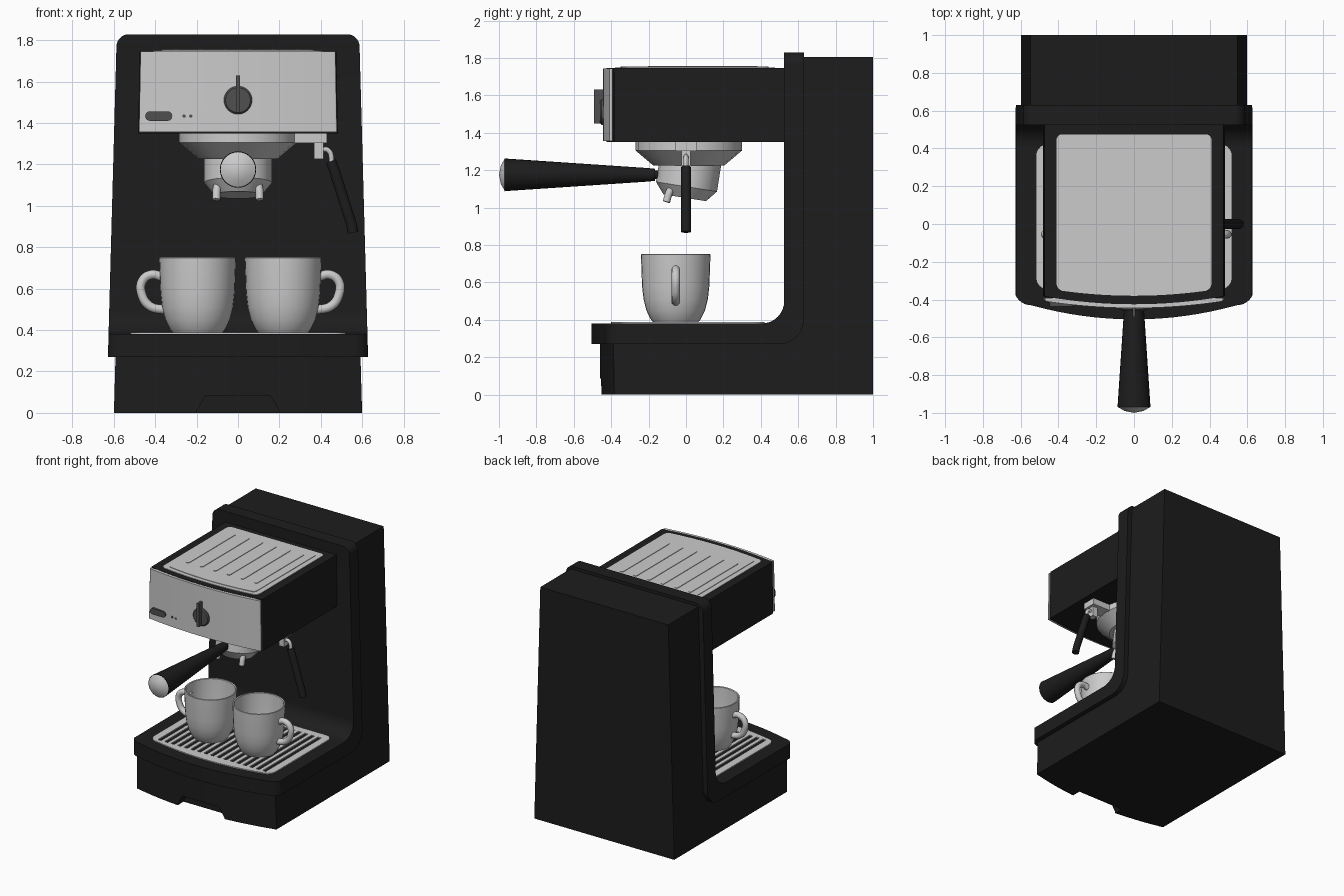
import bpy, bmesh, math
from mathutils import Matrix, Vector

if "Cube" in bpy.data.objects:
    bpy.data.objects.remove(bpy.data.objects["Cube"])


def material(name, v):
    m = bpy.data.materials.new(name)
    m.diffuse_color = (v, v, v, 1)
    m.use_nodes = True
    m.node_tree.nodes["Principled BSDF"].inputs["Base Color"].default_value = m.diffuse_color
    return m


BLACK = material("black_plastic", 0.012)
DARK = material("dark_grey", 0.08)


def activate(o):
    bpy.ops.object.select_all(action='DESELECT')
    o.select_set(True)
    bpy.context.view_layer.objects.active = o


def finish(name, bm, mat=None, angle=30):
    bmesh.ops.recalc_face_normals(bm, faces=bm.faces)
    me = bpy.data.meshes.new(name)
    bm.to_mesh(me)
    bm.free()
    o = bpy.data.objects.new(name, me)
    bpy.context.collection.objects.link(o)
    if mat:
        me.materials.append(mat)
    activate(o)
    bpy.ops.object.shade_smooth_by_angle(angle=math.radians(angle))
    return o


def prism(name, pts, axis, a, b, mat=None):
    """Extrude a 2D outline along an axis: x uses (y,z), y uses (x,z), z uses (x,y)."""
    put = {'x': lambda p, t: (t, p[0], p[1]), 'y': lambda p, t: (p[0], t, p[1]),
           'z': lambda p, t: (p[0], p[1], t)}[axis]
    bm = bmesh.new()
    f = bm.faces.new([bm.verts.new(put(p, a)) for p in pts])
    ext = bmesh.ops.extrude_face_region(bm, geom=[f])['geom']
    d = Vector(put((0, 0), b - a))
    bmesh.ops.translate(bm, vec=d, verts=[v for v in ext if isinstance(v, bmesh.types.BMVert)])
    return finish(name, bm, mat)


def boxes(name, specs, mat=None):
    """One mesh of boxes given as (x0, x1, y0, y1, z0, z1)."""
    bm = bmesh.new()
    for x0, x1, y0, y1, z0, z1 in specs:
        m = Matrix.Translation(((x0 + x1) / 2, (y0 + y1) / 2, (z0 + z1) / 2)) @ \
            Matrix.Diagonal((x1 - x0, y1 - y0, z1 - z0, 1))
        bmesh.ops.create_cube(bm, size=1, matrix=m)
    return finish(name, bm, mat)


def lathe(name, profile, matrix, mat=None, n=32, angle=30):
    """Revolve (radius, height) points around local z."""
    bm = bmesh.new()
    vs = [bm.verts.new((r, 0, z)) for r, z in profile]
    es = [bm.edges.new(e) for e in zip(vs, vs[1:])]
    bmesh.ops.spin(bm, geom=vs + es, cent=(0, 0, 0), axis=(0, 0, 1), angle=2 * math.pi, steps=n)
    bmesh.ops.remove_doubles(bm, verts=bm.verts, dist=1e-5)
    bm.transform(matrix)
    return finish(name, bm, mat, angle)


def tube(name, pts, r, mat=None, kind='AUTO'):
    cu = bpy.data.curves.new(name, 'CURVE')
    cu.dimensions = '3D'
    cu.bevel_depth, cu.bevel_resolution, cu.use_fill_caps = r, 3, True
    sp = cu.splines.new('BEZIER')
    sp.bezier_points.add(len(pts) - 1)
    for bp, p in zip(sp.bezier_points, pts):
        bp.co = p
        bp.handle_left_type = bp.handle_right_type = kind
    o = bpy.data.objects.new(name, cu)
    bpy.context.collection.objects.link(o)
    if mat:
        cu.materials.append(mat)
    activate(o)
    bpy.ops.object.convert(target='MESH')
    bpy.ops.object.shade_smooth_by_angle(angle=math.radians(40))


def cut(o, cutter, op):
    m = o.modifiers.new("cut", 'BOOLEAN')
    m.operation, m.object, m.solver = op, cutter, 'EXACT'
    activate(o)
    bpy.ops.object.modifier_apply(modifier=m.name)
    bpy.data.objects.remove(cutter)
    bpy.ops.object.shade_smooth_by_angle(angle=math.radians(30))


def arc(cx, cy, r, a0, a1, n=8):
    return [(cx + r * math.cos(math.radians(a0 + (a1 - a0) * i / n)),
             cy + r * math.sin(math.radians(a0 + (a1 - a0) * i / n))) for i in range(n + 1)]


def plan(w, back, edge, mid, r, rb=0.0):
    """Top-view outline with a bowed front and rounded corners."""
    k = w - r
    front = [(k * t / 8, mid + (edge - mid) * (t / 8) ** 2) for t in range(-7, 8)]
    rear = (arc(k + r - rb, back - rb, rb, 0, 90) + arc(rb - w, back - rb, rb, 90, 180)
            if rb else [(w, back), (-w, back)])
    return front + arc(k, edge + r, r, -90, 0) + rear + arc(-k, edge + r, r, 180, 270)


# Housing: base and column, tapered, with bowed front and grip notch
body = prism("housing", [(-0.6, 0), (1, 0), (1, 1.805), (0.58, 1.805), (0.58, 0.45),
                         (0.46, 0.32), (-0.6, 0.32)], 'x', -0.8, 0.8, BLACK)
cut(body, prism("c", [(-0.602, -0.1), (0.602, -0.1), (0.545, 1.9), (-0.545, 1.9)], 'y', -2, 2), 'INTERSECT')
cut(body, prism("c", plan(0.61, 1.0, -0.39, -0.46, 0.03), 'z', -0.5, 2.5), 'INTERSECT')
cut(body, prism("c", [(-0.2, -0.05), (0.2, -0.05), (0.2, 0.01), (0.155, 0.085), (-0.155, 0.085), (-0.2, 0.01)],
                'y', -0.7, -0.38), 'DIFFERENCE')

# L-shaped trim band running from the tray up and over the column
band = prism("trim_band", [(-0.7, 0.27)] + arc(0.5, 0.40, 0.13, -90, 0) + [(0.63, 1.83), (0.525, 1.83)]
             + arc(0.405, 0.50, 0.12, 0, -90) + [(-0.7, 0.38)], 'x', -0.8, 0.8, BLACK)
cut(band, prism("c", [(-0.63, 0.2), (0.63, 0.2)] + arc(0.527, 1.768, 0.06, 0, 90)
                + arc(-0.527, 1.768, 0.06, 90, 180), 'y', -2, 2), 'INTERSECT')
cut(band, prism("c", plan(0.635, 0.8, -0.43, -0.505, 0.09), 'z', 0, 2.5), 'INTERSECT')

# Slotted drip grille
grille = prism("drip_grille", plan(0.52, 0.42, -0.35, -0.40, 0.07, 0.06), 'z', 0.37, 0.388)
slots = [(x - 0.014, x + 0.014, -0.32, 0.36, 0.3, 0.5) for x in [i * 0.056 for i in range(-8, 9)]]
cut(grille, boxes("c", slots), 'DIFFERENCE')

# Brew head with front panel and ribbed warming plate
head = prism("brew_head", plan(0.482, 0.56, -0.385, -0.425, 0.01), 'z', 1.35, 1.746, BLACK)
panel = prism("front_panel", plan(0.478, -0.393, -0.41, -0.445, 0.008), 'z', 1.357, 1.744)
for o in (head, panel):
    for v in o.data.vertices:
        if v.co.z > 1.6:
            v.co.x *= 0.985
prism("warming_plate", plan(0.41, 0.475, -0.355, -0.38, 0.04, 0.03), 'z', 1.73, 1.75)
prism("warming_plate_inset", plan(0.37, 0.44, -0.325, -0.35, 0.03, 0.03), 'z', 1.74, 1.754)
for i in range(6):
    x = -0.295 + i * 0.117
    prism("plate_rib", arc(x, 0.37, 0.013, 0, 180) + arc(x, -0.19, 0.013, 180, 360), 'z', 1.75, 1.758)

# Knob, button and indicator lights
TO_FRONT = Matrix.Rotation(math.radians(90), 4, 'X')
knob = Matrix.Translation((0, -0.43, 1.51)) @ TO_FRONT
lathe("control_knob", [(0, 0), (0.068, 0), (0.068, 0.022), (0.06, 0.03), (0, 0.03)], knob, DARK)
boxes("knob_pointer", [(-0.009, 0.009, -0.492, -0.44, 1.45, 1.63)], DARK)
prism("power_button", arc(-0.34, 1.433, 0.023, -90, 90) + arc(-0.425, 1.433, 0.023, 90, 270),
      'y', -0.436, -0.40, DARK)
for x in (-0.26, -0.228):
    lathe("indicator_light", [(0, 0), (0.008, 0), (0.008, 0.03), (0, 0.03)],
          Matrix.Translation((x, -0.41, 1.433)) @ TO_FRONT, DARK, 12)

# Group head under the brew head
lathe("group_head", [(0, 1.36), (0.285, 1.36), (0.285, 1.305), (0.19, 1.225), (0, 1.225)],
      Matrix.Translation((0.0, 0.015, 0)), n=20)

# Portafilter bowl, spouts and handle
tilt = Matrix.Translation((0, 0.02, 1.22)) @ Matrix.Rotation(math.radians(-9), 4, 'X')
lathe("portafilter_bowl", [(0, 0.03), (0.165, 0.03), (0.165, -0.11), (0.115, -0.17), (0, -0.17)], tilt, n=16)
for s in (-1, 1):
    tube("pour_spout", [(s * 0.085, -0.06, 1.12), (s * 0.1, -0.085, 1.09), (s * 0.105, -0.105, 1.03)], 0.02)
grip = Matrix.Translation((0, 0, 1.175)) @ TO_FRONT
lathe("handle_neck", [(0, 0.12), (0.022, 0.12), (0.022, 0.22), (0, 0.22)], grip, BLACK, 16)
lathe("handle_grip", [(0, 0.165), (0.032, 0.165), (0.036, 0.2), (0.086, 0.95), (0.088, 0.97), (0, 0.97)],
      grip, BLACK, 24)
lathe("handle_cap", [(0, 0.96), (0.087, 0.968), (0.05, 0.99), (0, 1.0)], grip, n=24)

# Steam wand and its mount
boxes("wand_mount", [(0.15, 0.43, -0.055, 0.055, 1.302, 1.36), (0.368, 0.412, -0.025, 0.025, 1.225, 1.31)])
tube("wand_pipe", [(0.39, 0, 1.268), (0.435, 0, 1.268), (0.455, 0, 1.2)], 0.013)
tube("steam_wand", [(0.448, 0, 1.215), (0.462, 0, 1.18), (0.548, 0, 0.91), (0.556, 0, 0.87)], 0.027,
     BLACK, 'VECTOR')

# Two cups with outward handles
CUP = [(0, 0.383), (0.118, 0.383), (0.135, 0.405), (0.157, 0.45), (0.172, 0.51), (0.18, 0.58), (0.186, 0.748),
       (0.181, 0.752), (0.174, 0.748), (0.168, 0.58), (0.155, 0.49), (0.125, 0.425), (0.08, 0.41), (0, 0.41)]
LOOP = [(0.165, 0.655), (0.225, 0.667), (0.268, 0.635), (0.267, 0.565), (0.23, 0.515), (0.155, 0.497)]
for s, cx in ((-1, -0.195), (1, 0.218)):
    lathe("cup", CUP, Matrix.Translation((cx, -0.055, 0)), angle=50)
    tube("cup_handle", [(cx + s * x, -0.055, z) for x, z in LOOP], 0.023)
